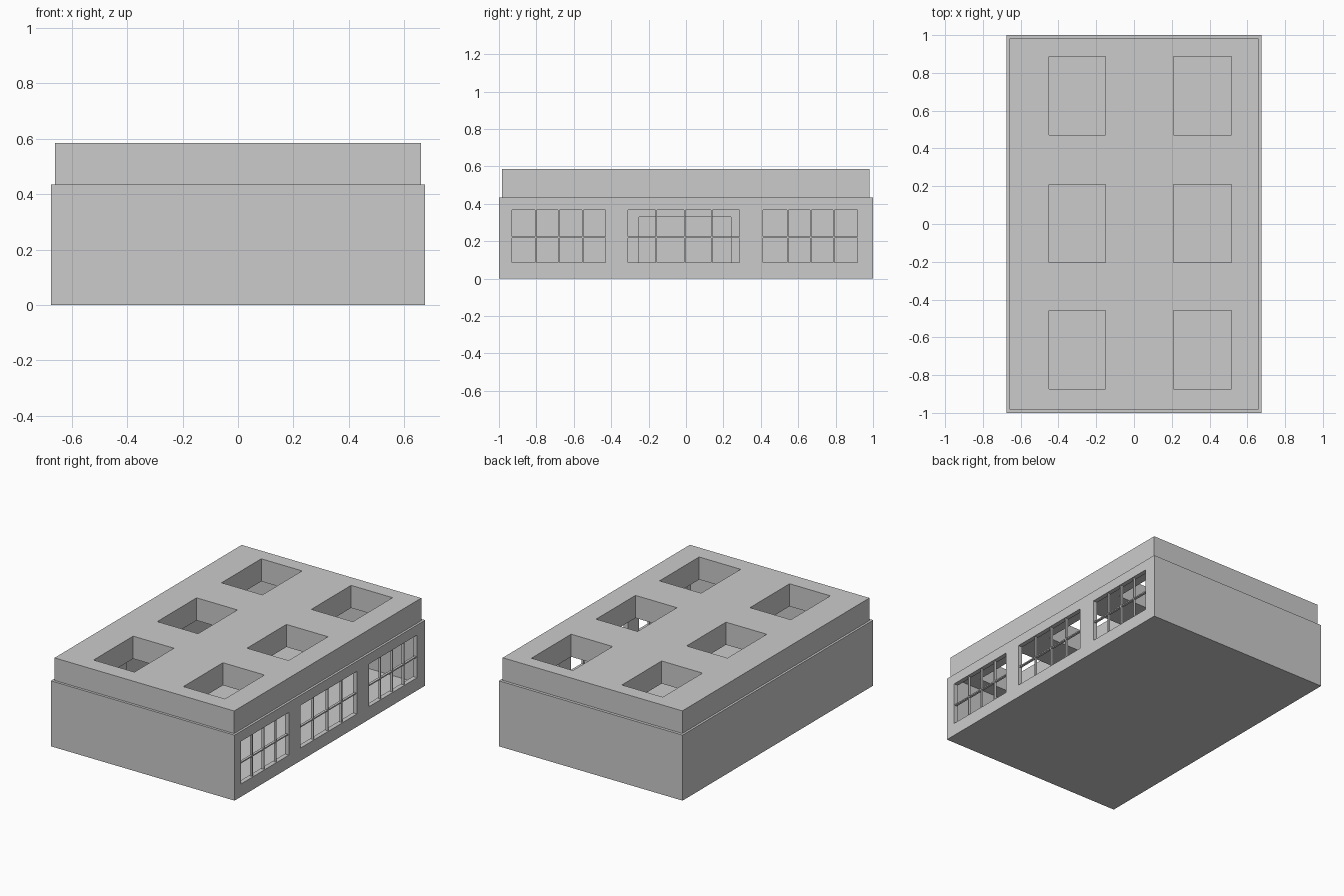
import bpy

if "Cube" in bpy.data.objects:
    bpy.data.objects.remove(bpy.data.objects["Cube"])

W, L, H, TOP, T = 0.675, 1.0, 0.435, 0.585, 0.03


def box(name, x, y, z):
    """Axis-aligned box from (min, max) ranges."""
    bpy.ops.mesh.primitive_cube_add(
        size=1, location=[(a + b) / 2 for a, b in (x, y, z)])
    ob = bpy.context.object
    ob.name = name
    ob.scale = [b - a for a, b in (x, y, z)]
    bpy.ops.object.transform_apply(location=False, rotation=False, scale=True)
    return ob


def cut(target, cutter):
    m = target.modifiers.new("cut", 'BOOLEAN')
    m.operation = 'DIFFERENCE'
    m.solver = 'EXACT'
    m.object = cutter
    bpy.context.view_layer.objects.active = target
    bpy.ops.object.modifier_apply(modifier=m.name)
    bpy.data.objects.remove(cutter)


# Hollow room: outer walls and floor
walls = box("walls", (-W, W), (-L, L), (0, H))
cut(walls, box("room_cutter", (-W + T, W - T), (-L + T, L - T), (0.02, H + 0.1)))

# Roof slab with six skylight wells
roof = box("roof", (-0.66, 0.66), (-0.983, 0.981), (H, TOP))
for x in ((-0.45, -0.15), (0.21, 0.515)):
    for y in ((-0.873, -0.458), (-0.205, 0.208), (0.47, 0.887)):
        cut(roof, box("skylight_cutter", x, y, (H - 0.1, TOP + 0.1)))

# Three windows in the right wall, each with four columns and two rows of panes
Z0, ZM, Z1, BAR = 0.085, 0.22, 0.368, 0.004
windows = [
    ((-0.93, -0.43), (-0.802, -0.68, -0.553)),
    ((-0.31, 0.285), (-0.16, -0.008, 0.137)),
    ((0.412, 0.916), (0.544, 0.668, 0.79)),
]
for y, mullions in windows:
    cut(walls, box("window_cutter", (W - 0.1, W + 0.1), y, (Z0, Z1)))
    bx = (W - 0.022, W - 0.006)
    box("window_crossbar", bx, y, (ZM - BAR, ZM + BAR))
    for m in mullions:
        box("window_mullion", bx, (m - BAR, m + BAR), (Z0, Z1))

# Wide door recessed in the inside of the left wall
cut(walls, box("door_cutter", (-W + 0.015, -W + 0.1), (-0.25, 0.24), (0.02, 0.33)))
